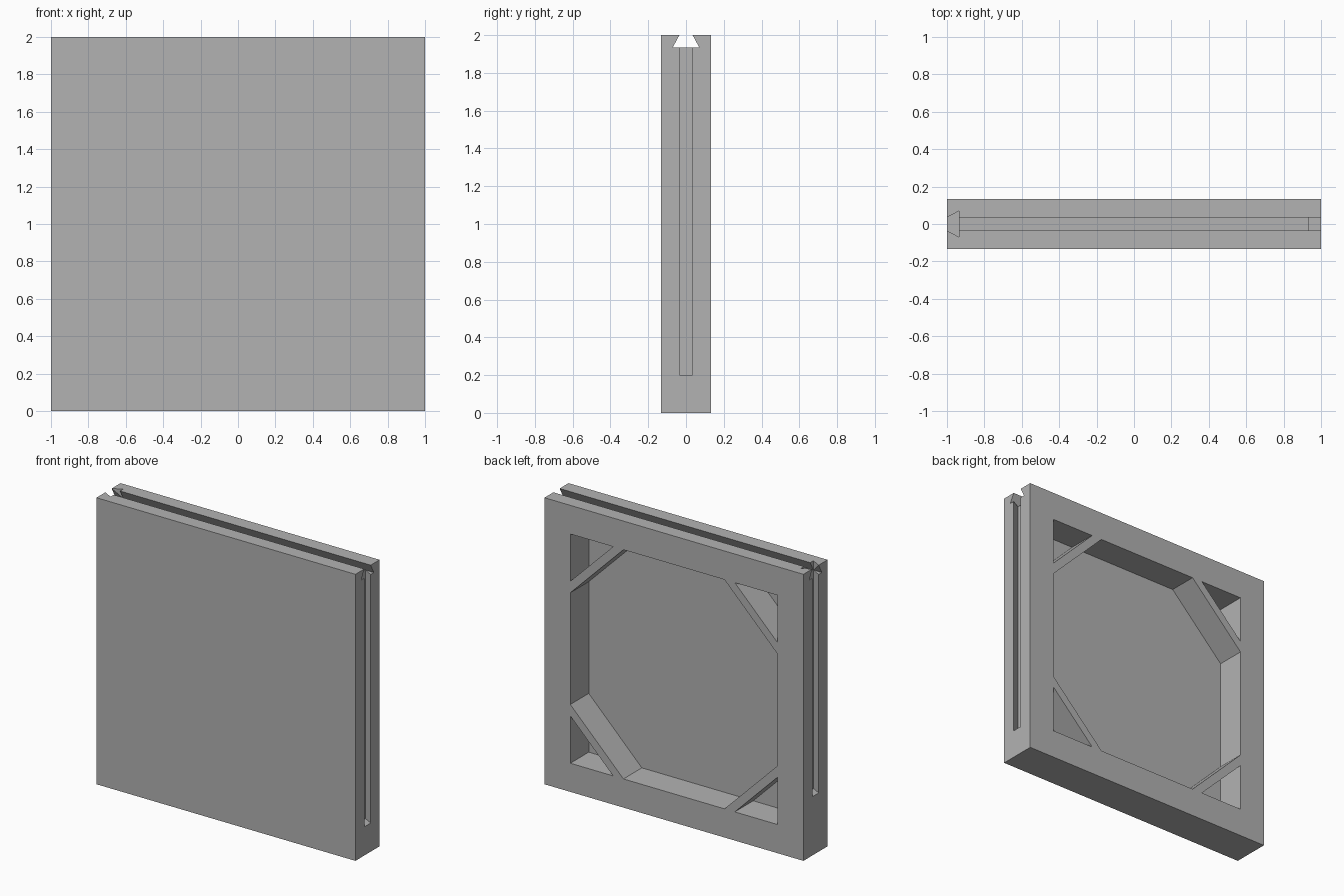
import bpy
import bmesh
from mathutils import Vector

old = bpy.data.objects.get("Cube")
if old:
    bpy.data.objects.remove(old, do_unlink=True)

HALF, DEPTH = 1.0, 0.133      # panel half width and half depth
INNER = 0.8                   # half width of the rear recess
FLOOR_Y = -0.07               # inner face of the front plate
SLOT_DEPTH, MOUTH, ROOT = 0.065, 0.035, 0.07

grey = bpy.data.materials.new("plain grey")
grey.use_nodes = True
colour = (0.448, 0.448, 0.448, 1)
grey.diffuse_color = colour
grey.node_tree.nodes["Principled BSDF"].inputs["Base Color"].default_value = colour


def prism(name, outline, sweep):
    """Extrude a closed 3D outline along a vector into a solid."""
    bm = bmesh.new()
    face = bm.faces.new([bm.verts.new(p) for p in outline])
    result = bmesh.ops.extrude_face_region(bm, geom=[face])
    moved = [v for v in result["geom"] if isinstance(v, bmesh.types.BMVert)]
    bmesh.ops.translate(bm, verts=moved, vec=sweep)
    bmesh.ops.recalc_face_normals(bm, faces=bm.faces)
    mesh = bpy.data.meshes.new(name)
    bm.to_mesh(mesh)
    bm.free()
    mesh.materials.append(grey)
    obj = bpy.data.objects.new(name, mesh)
    bpy.context.collection.objects.link(obj)
    return obj


def cut(target, cutter):
    """Subtract the cutter from the target and discard it."""
    mod = target.modifiers.new("cut", "BOOLEAN")
    mod.operation, mod.solver, mod.object = "DIFFERENCE", "EXACT", cutter
    bpy.context.view_layer.objects.active = target
    bpy.ops.object.modifier_apply(modifier=mod.name)
    bpy.data.objects.remove(cutter, do_unlink=True)


def dovetail(outward, start, sweep):
    """Undercut slot cutter: narrow at the mouth, wide at the root."""
    out = Vector(outward)
    half_section = [(-SLOT_DEPTH, ROOT), (0, MOUTH), (0.05, MOUTH)]
    section = half_section + [(d, -w) for d, w in reversed(half_section)]
    points = [Vector(start) + out * d + Vector((0, w, 0)) for d, w in section]
    return prism("slot_cutter", points, Vector(sweep))


# Solid panel
panel = prism("tile_panel",
              [(-HALF, -DEPTH, 0), (HALF, -DEPTH, 0),
               (HALF, -DEPTH, 2), (-HALF, -DEPTH, 2)],
              Vector((0, 2 * DEPTH, 0)))

# Rear octagonal recess, leaving a frame and diagonal corner braces
back = Vector((0, 0.3, 0))
c = INNER - 0.41
octagon = [(-c, -INNER), (c, -INNER), (INNER, -c), (INNER, c),
           (c, INNER), (-c, INNER), (-INNER, c), (-INNER, -c)]
cut(panel, prism("recess_cutter", [(x, FLOOR_Y, z + 1) for x, z in octagon], back))

# Triangular pockets behind the braces
t = INNER - 0.33
for sx in (-1, 1):
    for sz in (-1, 1):
        corner = [(INNER, INNER), (t, INNER), (INNER, t)]
        cut(panel, prism("pocket_cutter",
                         [(sx * x, FLOOR_Y, 1 + sz * z) for x, z in corner], back))

# Dovetail slots: through the top, down the right edge and down the left edge
cut(panel, dovetail((0, 0, 1), (-1.1, 0, 2), (2.2, 0, 0)))
cut(panel, dovetail((-1, 0, 0), (-HALF, 0, 0.41), (0, 0, 1.7)))
cut(panel, dovetail((1, 0, 0), (HALF, 0, 0.2), (0, 0, 1.74)))
